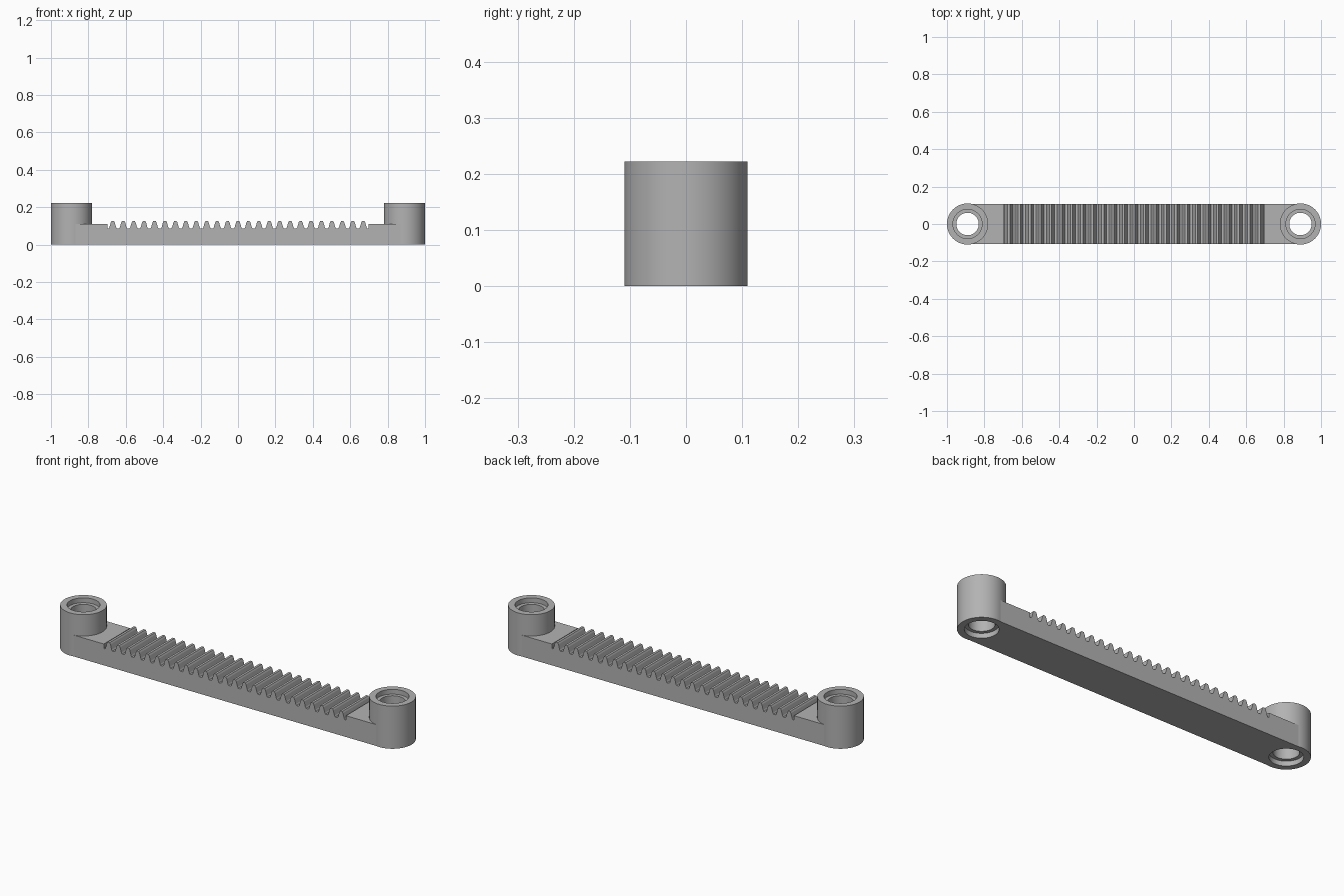
import bpy, bmesh, math

default = bpy.data.objects.get("Cube")
if default:
    bpy.data.objects.remove(default, do_unlink=True)

# Single plastic colour
grey = bpy.data.materials.new("light grey")
grey.use_nodes = True
colour = (0.45, 0.45, 0.45, 1)
grey.diffuse_color = colour
grey.node_tree.nodes["Principled BSDF"].inputs["Base Color"].default_value = colour

BOSS_X, BOSS_R, BOSS_H = 0.89, 0.11, 0.222
BAR_HALF, BAR_TOP, BAR_END = 0.108, 0.111, 0.875
TEETH, PITCH = 25, 0.0558
SEGMENTS = 64


def add_object(name, bm):
    bmesh.ops.recalc_face_normals(bm, faces=bm.faces)
    mesh = bpy.data.meshes.new(name)
    bm.to_mesh(mesh)
    bm.free()
    obj = bpy.data.objects.new(name, mesh)
    mesh.materials.append(grey)
    bpy.context.collection.objects.link(obj)
    return obj


def activate(obj):
    bpy.ops.object.select_all(action='DESELECT')
    obj.select_set(True)
    bpy.context.view_layer.objects.active = obj


def lathe(name, profile, x):
    """Revolve a closed (radius, z) outline about a vertical axis at x."""
    bm = bmesh.new()
    verts = [bm.verts.new((x + r, 0, z)) for r, z in profile]
    edges = [bm.edges.new((v, verts[(i + 1) % len(verts)])) for i, v in enumerate(verts)]
    bmesh.ops.spin(bm, geom=verts + edges, cent=(x, 0, 0), axis=(0, 0, 1),
                   angle=math.tau, steps=SEGMENTS, use_merge=True)
    bmesh.ops.remove_doubles(bm, verts=bm.verts, dist=1e-5)
    return add_object(name, bm)


# Toothed bar: side outline extruded across the width
tooth = [(-0.0215, 0.087), (-0.0175, 0.094), (-0.0105, 0.119), (-0.006, 0.127)]
tooth += [(-x, z) for x, z in reversed(tooth)]
rack_end = TEETH * PITCH / 2
outline = [(-BAR_END, 0), (-BAR_END, BAR_TOP), (-rack_end, BAR_TOP), (-rack_end, tooth[0][1])]
for i in range(TEETH):
    centre = (i - (TEETH - 1) / 2) * PITCH
    outline += [(centre + x, z) for x, z in tooth]
outline += [(rack_end, tooth[0][1]), (rack_end, BAR_TOP), (BAR_END, BAR_TOP), (BAR_END, 0)]

bm = bmesh.new()
side = bm.faces.new([bm.verts.new((x, -BAR_HALF, z)) for x, z in outline])
extruded = bmesh.ops.extrude_face_region(bm, geom=[side])["geom"]
bmesh.ops.translate(bm, vec=(0, 2 * BAR_HALF, 0),
                    verts=[g for g in extruded if isinstance(g, bmesh.types.BMVert)])
rack_bar = add_object("rack_bar", bm)

# Hollow end bosses with a counterbore at both mouths
bore, mouth, depth = 0.06, 0.078, 0.025
sleeve = [(BOSS_R, 0), (BOSS_R, BOSS_H), (mouth, BOSS_H), (mouth, BOSS_H - depth),
          (bore, BOSS_H - depth), (bore, depth), (mouth, depth), (mouth, 0)]
for name, sign in (("left", 1), ("right", -1)):
    boss = lathe(name + "_pin_boss", sleeve, sign * BOSS_X)
    activate(boss)
    bpy.ops.object.shade_smooth_by_angle(angle=math.radians(30))

    # Scoop the bar end to fit round the boss
    bm = bmesh.new()
    bmesh.ops.create_cone(bm, cap_ends=True, segments=SEGMENTS, radius1=BOSS_R - 0.0005,
                          radius2=BOSS_R - 0.0005, depth=1)
    bmesh.ops.translate(bm, vec=(sign * BOSS_X, 0, 0), verts=bm.verts)
    cutter = add_object(name + "_cutter", bm)
    cutter.hide_render = True
    cut = rack_bar.modifiers.new("boss clearance", 'BOOLEAN')
    cut.operation = 'DIFFERENCE'
    cut.solver = 'EXACT'
    cut.object = cutter
    activate(rack_bar)
    bpy.ops.object.modifier_apply(modifier=cut.name)
    bpy.data.objects.remove(cutter, do_unlink=True)
